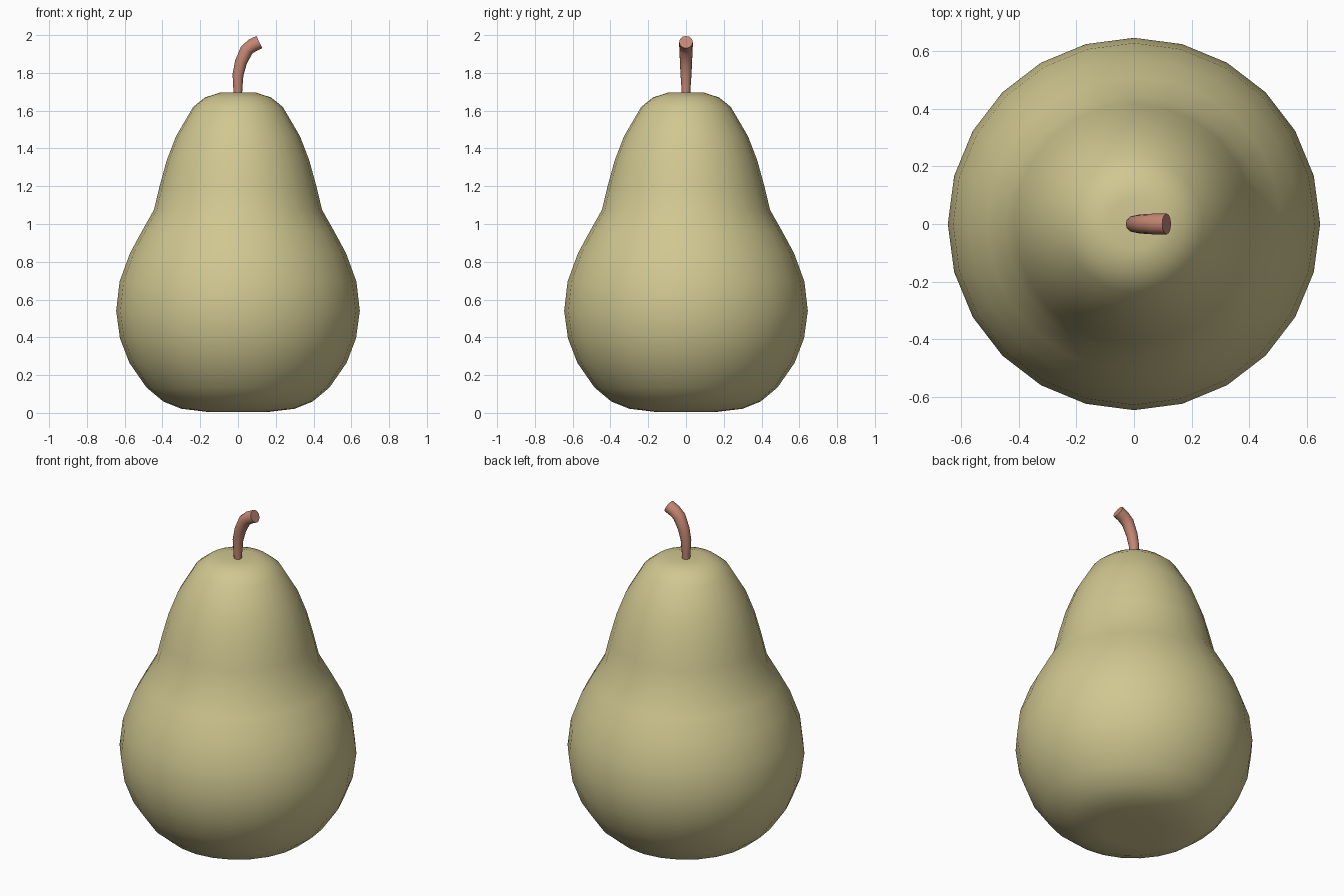
import bpy, bmesh, math
from mathutils import Vector

if "Cube" in bpy.data.objects:
    bpy.data.objects.remove(bpy.data.objects["Cube"])


def material(name, rgb):
    m = bpy.data.materials.new(name)
    m.diffuse_color = (*rgb, 1)
    m.use_nodes = True
    m.node_tree.nodes["Principled BSDF"].inputs["Base Color"].default_value = m.diffuse_color
    return m


def skin(name, rings, start, end, mat, angle):
    """Bridge rings of points and close both ends with a fan."""
    bm = bmesh.new()
    vr = [[bm.verts.new(p) for p in ring] for ring in rings]
    n = len(vr[0])
    for a, b in zip(vr, vr[1:]):
        for i in range(n):
            j = (i + 1) % n
            bm.faces.new((a[i], a[j], b[j], b[i]))
    for ring, tip in ((vr[0], start), (vr[-1], end)):
        c = bm.verts.new(tip)
        for i in range(n):
            bm.faces.new((ring[i], ring[(i + 1) % n], c))
    bmesh.ops.recalc_face_normals(bm, faces=bm.faces)
    me = bpy.data.meshes.new(name)
    bm.to_mesh(me)
    bm.free()
    me.materials.append(mat)
    ob = bpy.data.objects.new(name, me)
    bpy.context.collection.objects.link(ob)
    bpy.ops.object.select_all(action='DESELECT')
    ob.select_set(True)
    bpy.context.view_layer.objects.active = ob
    bpy.ops.object.shade_smooth_by_angle(angle=math.radians(angle))
    return ob


def circle(centre, u, v, r, n):
    return [Vector(centre) + r * (math.cos(2 * math.pi * i / n) * u +
                                  math.sin(2 * math.pi * i / n) * v) for i in range(n)]


X, Y = Vector((1, 0, 0)), Vector((0, 1, 0))

# Pear body: lathed profile (radius, height)
profile = [(.16, .005), (.30, .022), (.395, .06), (.485, .135), (.575, .265),
           (.625, .395), (.645, .54), (.627, .695), (.572, .845), (.51, .96),
           (.445, 1.075), (.415, 1.2), (.378, 1.335), (.328, 1.465),
           (.237, 1.62), (.175, 1.67), (.09, 1.697)]
skin("pear_body", [circle((0, 0, z), X, Y, r, 24) for r, z in profile],
     (0, 0, .025), (0, 0, 1.68), material("pear green", (.63, .57, .28)), 60)

# Stem: bent tube that widens toward the cut end (x, z, radius)
path = [(0, 1.65, .021), (-.001, 1.72, .024), (0, 1.79, .029), (.015, 1.855, .032),
        (.045, 1.92, .035), (.075, 1.945, .036), (.113, 1.963, .036)]
pts = [Vector((x, 0, z)) for x, z, _ in path]
rings = []
for i, p in enumerate(pts):
    t = (pts[min(i + 1, len(pts) - 1)] - pts[max(i - 1, 0)]).normalized()
    rings.append(circle(p, Y.cross(t), Y, path[i][2], 12))
skin("stem", rings, pts[0], pts[-1], material("stem brown", (.55, .24, .17)), 50)
